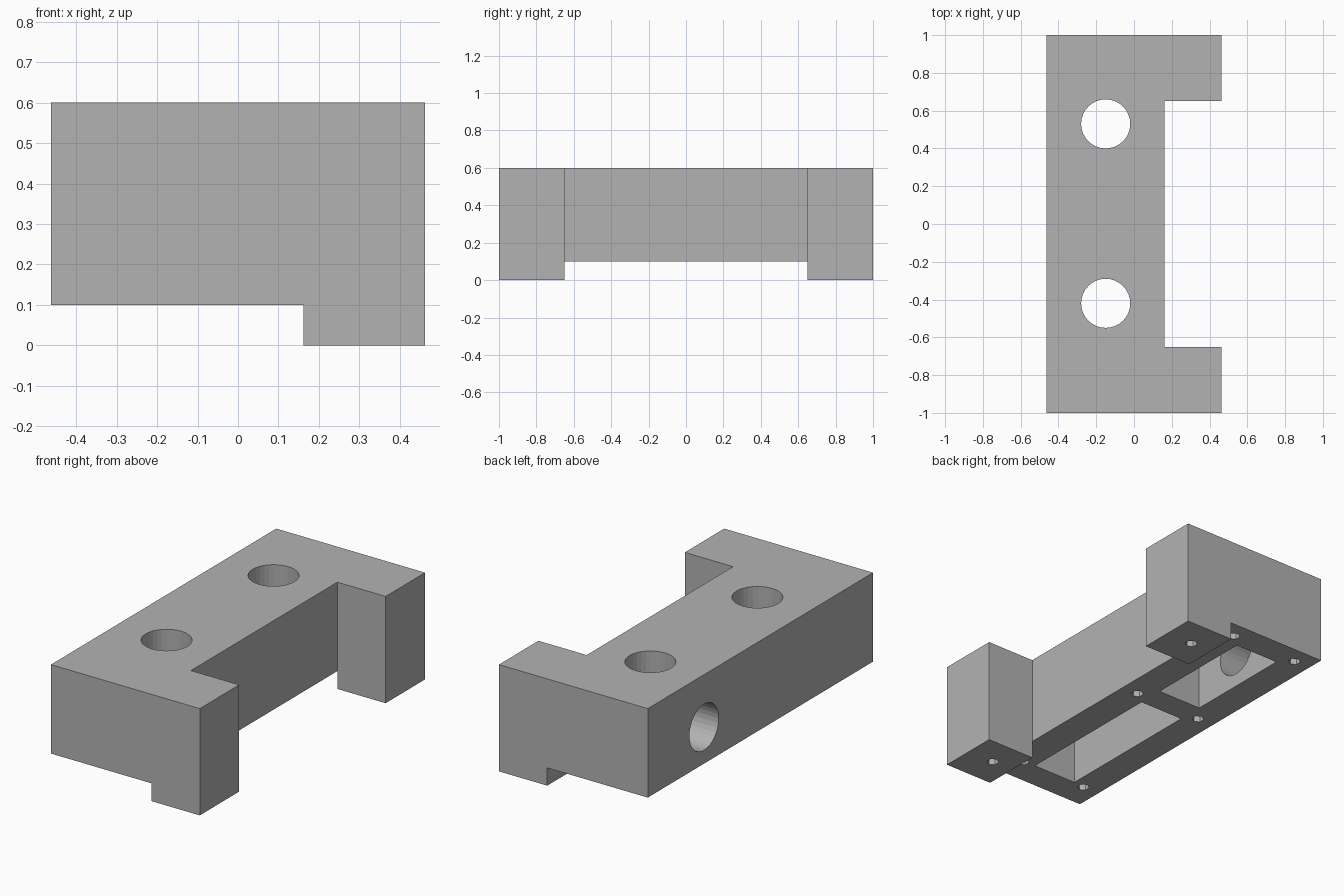
import bpy
import math

cube = bpy.data.objects.get("Cube")
if cube:
    bpy.data.objects.remove(cube, do_unlink=True)

HALF_X, HALF_Y, TOP, DECK = 0.4625, 1.0, 0.6, 0.1
NOTCH_X, NOTCH_Y = 0.1625, 0.65
CEILING, BORE = 0.45, 0.13

grey = bpy.data.materials.new("plain_grey")
grey.use_nodes = True
grey.diffuse_color = (0.45, 0.45, 0.45, 1)
grey.node_tree.nodes["Principled BSDF"].inputs["Base Color"].default_value = grey.diffuse_color


def box(name, x, y, z):
    """Box from (low, high) ranges."""
    spans = (x, y, z)
    bpy.ops.mesh.primitive_cube_add(size=1, location=[sum(s) / 2 for s in spans])
    ob = bpy.context.object
    ob.name = name
    ob.scale = [s[1] - s[0] for s in spans]
    bpy.ops.object.transform_apply(location=True, rotation=True, scale=True)
    return ob


def rod(name, centre, radius, depth, sides, turn=(0, 0, 0)):
    bpy.ops.mesh.primitive_cylinder_add(vertices=sides, radius=radius, depth=depth,
                                        location=centre, rotation=turn)
    ob = bpy.context.object
    ob.name = name
    return ob


def cut(target, cutter):
    """Subtract the cutter, then discard it."""
    cutter.hide_render = True
    bpy.ops.object.select_all(action="DESELECT")
    bpy.context.view_layer.objects.active = target
    target.select_set(True)
    mod = target.modifiers.new("cut", "BOOLEAN")
    mod.operation, mod.solver, mod.object = "DIFFERENCE", "EXACT", cutter
    bpy.ops.object.modifier_apply(modifier=mod.name)
    bpy.data.objects.remove(cutter, do_unlink=True)


# Main block, shaped into a bar with two legs
block = box("bracket_block", (-HALF_X, HALF_X), (-HALF_Y, HALF_Y), (0, TOP))
cut(block, box("side_notch", (NOTCH_X, 1), (-NOTCH_Y, NOTCH_Y), (-1, 1)))
cut(block, box("underside_step", (-1, NOTCH_X), (-2, 2), (-1, DECK)))

# Pockets open at the bottom
for low, high in ((-0.84, 0.045), (0.195, 0.835)):
    cut(block, box("pocket", (-0.29, -0.015), (low, high), (0, CEILING)))

# Round holes through the top into the pockets
for y in (-0.42, 0.53):
    cut(block, rod("top_hole", (-0.15, y, 0.55), BORE, 0.4, 32))

# Round hole through the side wall into the rear pocket
cut(block, rod("side_hole", (-0.4, 0.5, 0.305), BORE, 0.4, 32, (0, math.pi / 2, 0)))

# Blind screw holes in the underside and in the legs
screws = [(x, y, DECK) for x in (-0.36, 0.06) for y in (-0.85, 0.1, 0.9)]
screws += [(0.295, y, 0) for y in (-0.82, 0.825)]
for centre in screws:
    cut(block, rod("screw_hole", centre, 0.033, 0.4, 6))

block.data.materials.clear()
block.data.materials.append(grey)
for face in block.data.polygons:
    face.material_index = 0
    face.use_smooth = False
